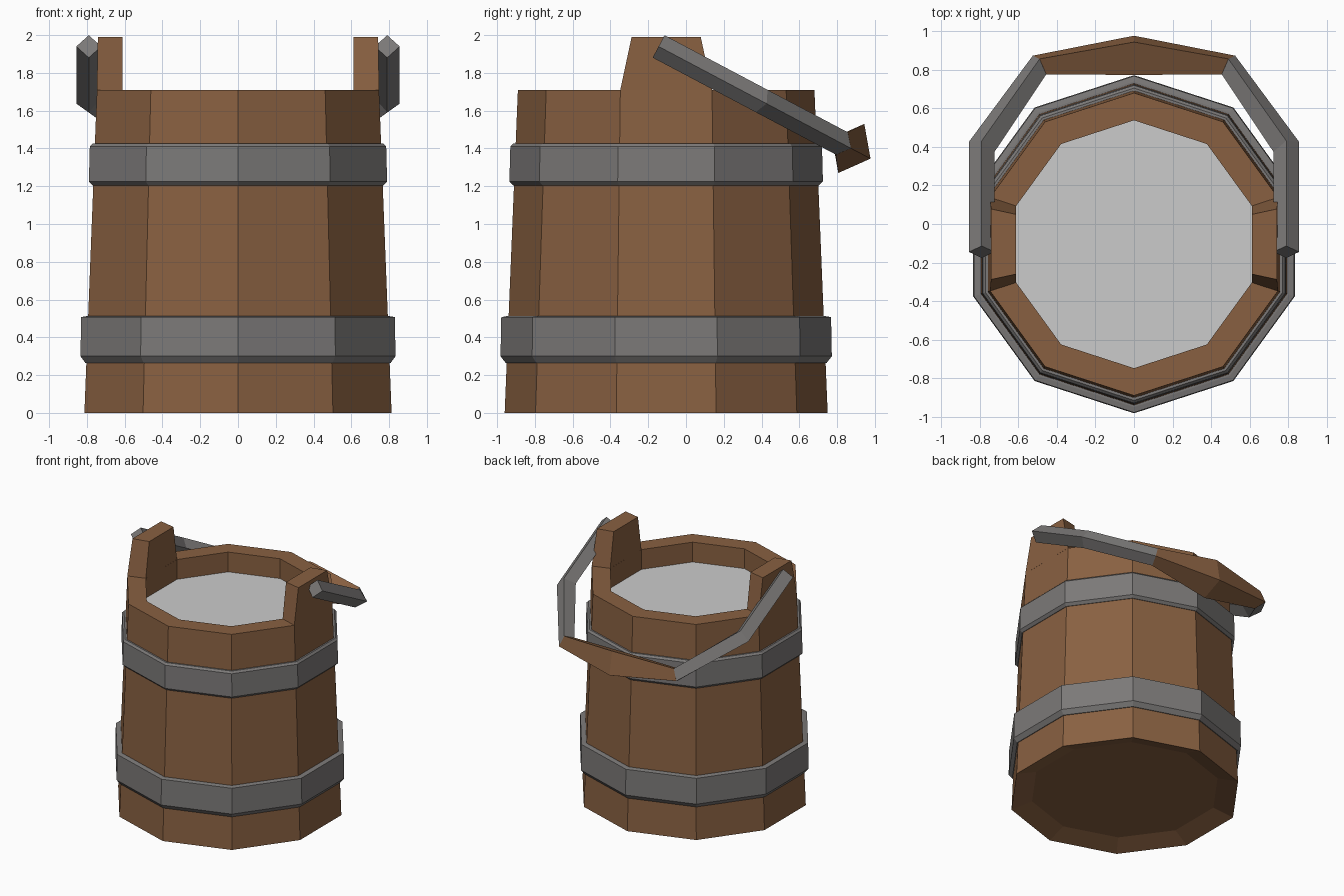
import bpy, bmesh, math
from mathutils import Vector

if "Cube" in bpy.data.objects:
    bpy.data.objects.remove(bpy.data.objects["Cube"])

CY = -0.105   # bucket axis in y


def material(name, rgb):
    m = bpy.data.materials.new(name)
    m.diffuse_color = (*rgb, 1)
    m.use_nodes = True
    m.node_tree.nodes["Principled BSDF"].inputs["Base Color"].default_value = m.diffuse_color
    return m


wood = material("wood", (0.25, 0.118, 0.053))
metal = material("dark_metal", (0.2, 0.192, 0.188))


def loft(name, rings, mat=None, wrap=False):
    """Skin a list of point rings; cap the ends, or join last to first."""
    bm = bmesh.new()
    vs = [[bm.verts.new(p) for p in ring] for ring in rings]
    n = len(vs[0])
    pairs = list(zip(vs, vs[1:])) + ([(vs[-1], vs[0])] if wrap else [])
    for a, b in pairs:
        for i in range(n):
            j = (i + 1) % n
            bm.faces.new((a[i], a[j], b[j], b[i]))
    if not wrap:
        bm.faces.new(vs[0][::-1])
        if len(vs) > 1:
            bm.faces.new(vs[-1])
    bmesh.ops.recalc_face_normals(bm, faces=bm.faces)
    me = bpy.data.meshes.new(name)
    bm.to_mesh(me)
    bm.free()
    ob = bpy.data.objects.new(name, me)
    bpy.context.collection.objects.link(ob)
    if mat:
        me.materials.append(mat)
    return ob


def decagon(r, z):
    angles = [math.radians(90 + 36 * i) for i in range(10)]
    return [(r * math.cos(a), CY + r * math.sin(a), z) for a in angles]


# Tapered ten-sided tub with recessed base and hollow top
tub = [(0.70, 0.05), (0.855, 0), (0.785, 1.71), (0.643, 1.71), (0.643, 1.40)]
loft("tub", [decagon(r, z) for r, z in tub], wood)

# Contents surface, facing up
bm_top = loft("water_surface", [decagon(0.643, 1.55)[::-1]])
if bm_top.data.polygons[0].normal.z < 0:
    bm_top.data.flip_normals()

# Metal hoops with chamfered edges
lower = [(0.80, 0.265), (0.85, 0.265), (0.877, 0.30), (0.873, 0.507), (0.845, 0.512), (0.80, 0.512)]
upper = [(0.77, 1.205), (0.81, 1.205), (0.83, 1.225), (0.825, 1.41), (0.81, 1.425), (0.77, 1.425)]
for name, prof in (("lower_hoop", lower), ("upper_hoop", upper)):
    loft(name, [decagon(r, z) for r, z in prof], metal, wrap=True)

# Bail frame: tilted plane running backwards and down from the pivots
PIVOT = Vector((0, -0.145, 1.94))
ALONG = Vector((0, 0.884, -0.468))
UP = Vector((0, 0.468, 0.884))


def section(x, s, ox, os, h):
    """Diamond section: centre (x, s), outward offset (ox, os), half height h."""
    c = PIVOT + ALONG * s + Vector((x, 0, 0))
    out = ALONG * os + Vector((ox, 0, 0))
    return [c + out, c + UP * h, c - out, c - UP * h]


for side, label in ((1, "right"), (-1, "left")):
    # Tall stave ears on each side
    rows = [(0.747, 0.643, 0.243, 0.199, 1.71), (0.742, 0.612, 0.183, 0.155, 1.99)]
    rows[0] = (0.747, 0.612, 0.243, 0.199, 1.71)
    loft(label + "_ear", [[(side * xo, CY - wo, z), (side * xo, CY + wo, z),
                           (side * xi, CY + wi, z), (side * xi, CY - wi, z)]
                          for xo, xi, wo, wi, z in rows], wood)
    # Bent metal bail arms
    loft(label + "_bail_arm", [section(side * 0.79, 0, side * 0.066, 0, 0.067),
                               section(side * 0.79, 0.617, side * 0.066, 0.03, 0.067),
                               section(side * 0.49, 1.097, side * 0.035, 0.055, 0.067)], metal)

# Wooden grip, thicker in the middle
loft("bail_grip", [section(0.49, 1.097, 0.035, 0.055, 0.068),
                   section(0, 1.154, 0, 0.115, 0.147),
                   section(-0.49, 1.097, -0.035, 0.055, 0.068)], wood)
